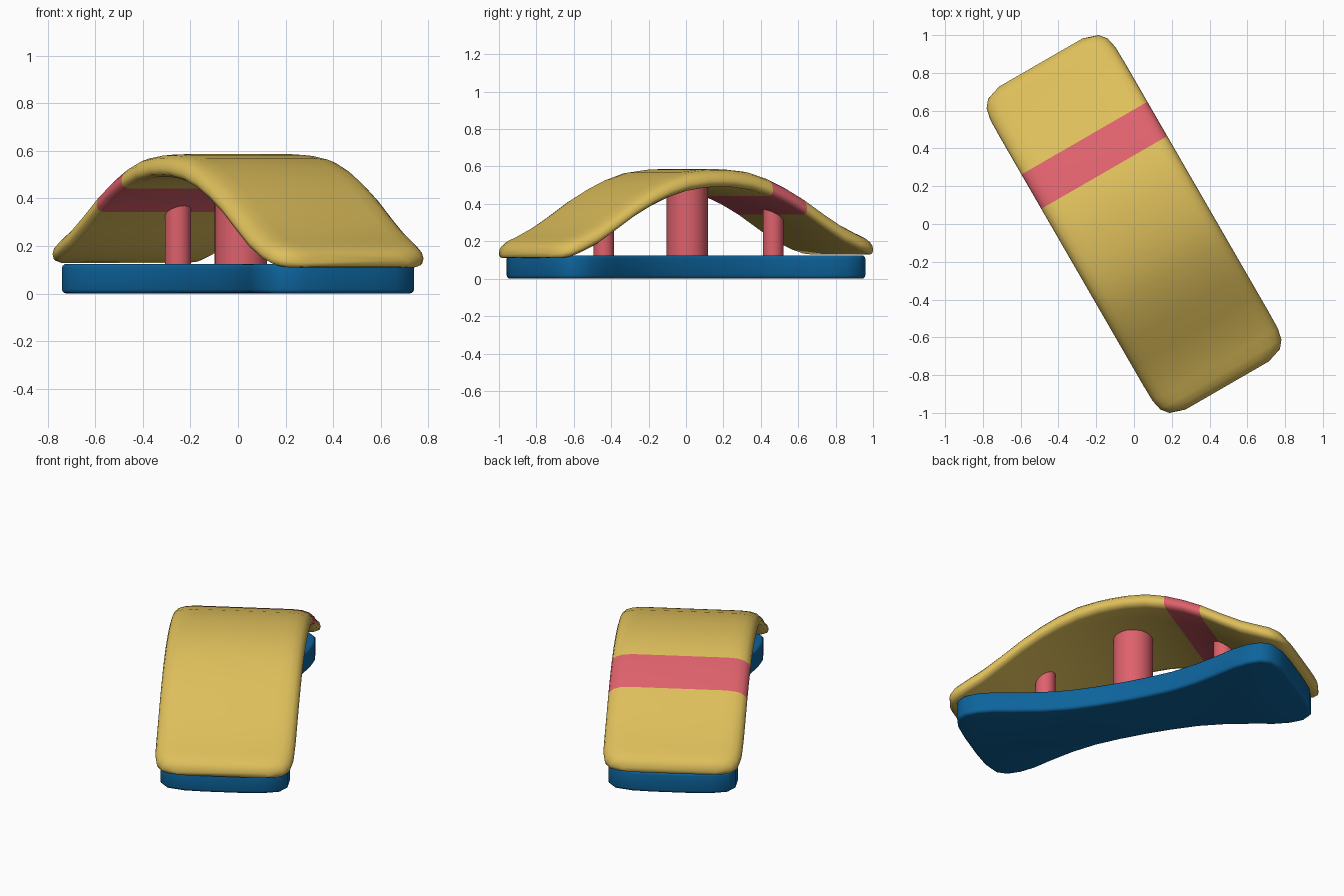
import bpy, bmesh
from math import radians, sin, cos
from mathutils import Vector

if "Cube" in bpy.data.objects:
    bpy.data.objects.remove(bpy.data.objects["Cube"])

TURN = radians(30)  # whole model is turned about z; local y = length, local x = width


def material(name, rgb):
    m = bpy.data.materials.new(name)
    m.diffuse_color = (*rgb, 1)
    m.use_nodes = True
    m.node_tree.nodes["Principled BSDF"].inputs["Base Color"].default_value = m.diffuse_color
    return m


YELLOW = material("yellow", (0.73, 0.52, 0.105))
PINK = material("pink", (0.73, 0.12, 0.15))
BLUE = material("blue", (0.004, 0.125, 0.33))


def finish(name, bm, mats, angle=50):
    bmesh.ops.recalc_face_normals(bm, faces=bm.faces)
    mesh = bpy.data.meshes.new(name)
    bm.to_mesh(mesh)
    bm.free()
    ob = bpy.data.objects.new(name, mesh)
    bpy.context.collection.objects.link(ob)
    for m in mats:
        mesh.materials.append(m)
    ob.rotation_euler.z = TURN
    bpy.ops.object.select_all(action='DESELECT')
    ob.select_set(True)
    bpy.context.view_layer.objects.active = ob
    bpy.ops.object.shade_smooth_by_angle(angle=radians(angle))
    return ob


# Arched canopy: (distance along, half width, top z, underside z), mirrored
half = [(0.08, .385, .584, .489), (0.20, .385, .570, .472),
        (0.315, .385, .534, .438), (0.42, .385, .487, .394),
        (0.525, .385, .430, .338), (0.65, .385, .350, .258),
        (0.76, .385, .285, .190), (0.86, .383, .238, .146),
        (0.92, .370, .216, .125), (0.96, .338, .196, .119),
        (0.987, .255, .168, .124)]
stations = [(-u, w, t, b) for u, w, t, b in reversed(half)]
stations += [(0, .385, .586, .491)] + half

bm = bmesh.new()
rings = []
for u, w, top, bot in stations:
    h = top - bot
    side = [(w - .035, bot), (w - .006, bot + .12 * h), (w, bot + .35 * h),
            (w - .008, bot + .62 * h), (w - .03, bot + .83 * h),
            (w - .065, bot + .95 * h), (w - .12, top)]
    section = side + [(-x, z) for x, z in reversed(side)]
    rings.append([bm.verts.new((x, u, z + .01 * u)) for x, z in section])
for i in range(len(rings) - 1):
    a, b = rings[i], rings[i + 1]
    middle = (stations[i][0] + stations[i + 1][0]) / 2
    for k in range(len(a)):
        j = (k + 1) % len(a)
        f = bm.faces.new((a[k], a[j], b[j], b[k]))
        f.material_index = int(.315 < middle < .525)  # pink stripe
bm.faces.new(rings[0])
bm.faces.new(rings[-1])
finish("canopy", bm, [YELLOW, PINK], 65)

# Waisted base slab: one quarter of the outline (half width, distance along)
quarter = [(.20, 0), (.204, .15), (.217, .30), (.25, .45), (.30, .60),
           (.338, .70), (.357, .79), (.353, .87), (.315, .925),
           (.22, .953), (.10, .96)]
right = [(x, -y) for x, y in reversed(quarter[1:])] + quarter
outline = right + [(-x, y) for x, y in reversed(right)]
bm = bmesh.new()
face = bm.faces.new([bm.verts.new((x, y, 0)) for x, y in outline])
ext = bmesh.ops.extrude_face_region(bm, geom=[face])
bmesh.ops.translate(bm, vec=(0, 0, .125),
                    verts=[g for g in ext["geom"] if isinstance(g, bmesh.types.BMVert)])
rim = [e for e in bm.edges if abs(e.verts[0].co.z - e.verts[1].co.z) < 1e-5]
bmesh.ops.bevel(bm, geom=rim, offset=.018, segments=3, profile=.5, affect='EDGES')
finish("base", bm, [BLUE])


# Posts between base and canopy
def post(name, along, radius, top):
    bm = bmesh.new()
    bottom = .11
    bmesh.ops.create_cone(bm, cap_ends=True, segments=24, radius1=radius,
                          radius2=radius, depth=top - bottom)
    bmesh.ops.translate(bm, verts=bm.verts, vec=(.014, along, (top + bottom) / 2))
    finish(name, bm, [PINK])


post("centre_post", 0, .11, .53)
post("back_post", .53, .055, .375)
post("front_post", -.515, .055, .375)
